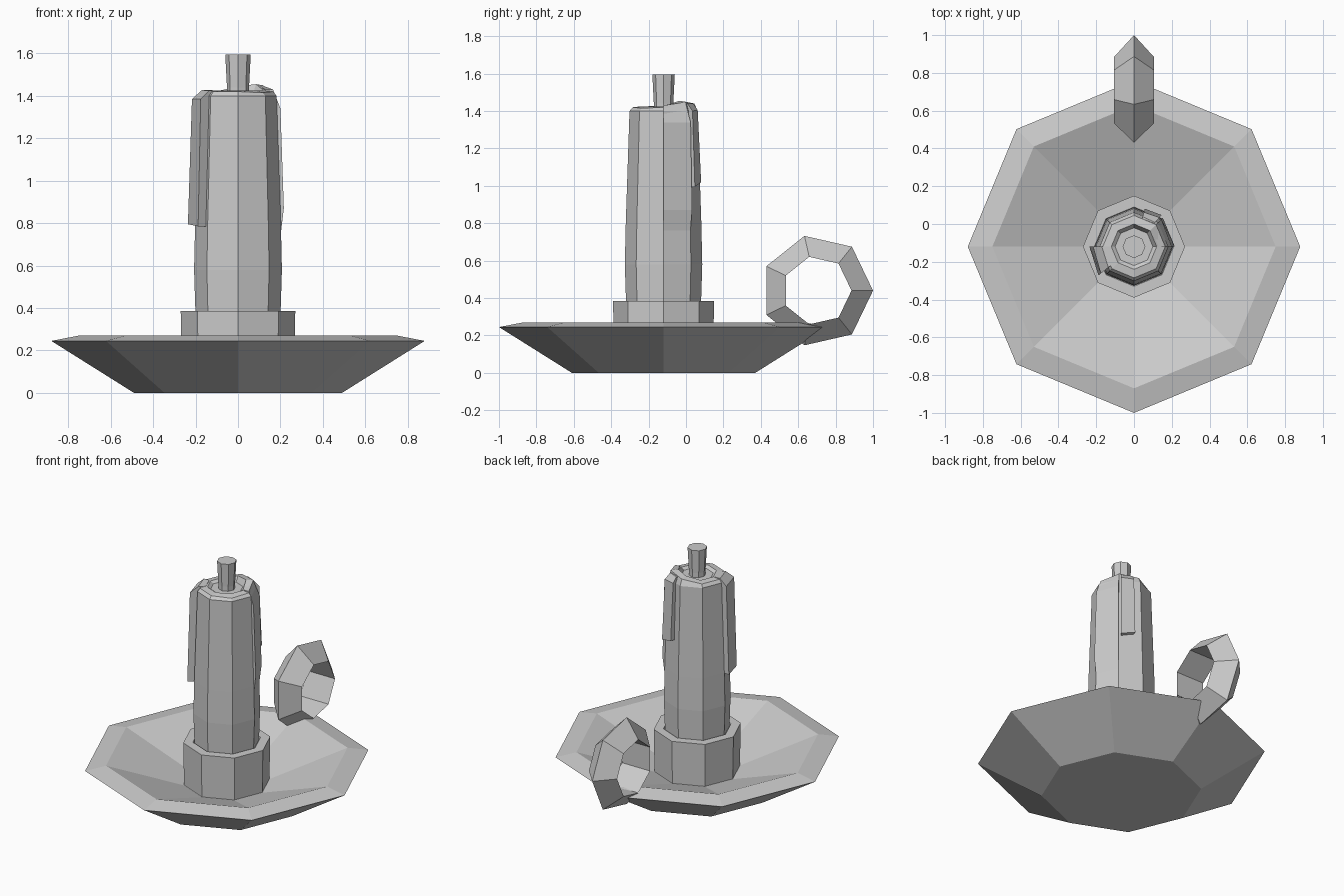
import bpy, bmesh, math

if "Cube" in bpy.data.objects:
    bpy.data.objects.remove(bpy.data.objects["Cube"])

CY = -0.12                      # candle and dish axis
SIDES = 8


def make_object(name, rings, cap=True, loop=False):
    """Skin a list of equal-length point rings into a flat-shaded mesh."""
    bm = bmesh.new()
    vs = [[bm.verts.new(p) for p in ring] for ring in rings]
    n = len(vs[0])
    pairs = list(zip(vs, vs[1:])) + ([(vs[-1], vs[0])] if loop else [])
    for a, b in pairs:
        for i in range(n):
            j = (i + 1) % n
            bm.faces.new((a[i], a[j], b[j], b[i]))
    if cap and not loop:
        bm.faces.new(vs[0][::-1])
        bm.faces.new(vs[-1])
    bmesh.ops.recalc_face_normals(bm, faces=bm.faces)
    me = bpy.data.meshes.new(name)
    bm.to_mesh(me)
    bm.free()
    ob = bpy.data.objects.new(name, me)
    bpy.context.collection.objects.link(ob)
    return ob


def polar(r, deg, z):
    a = math.radians(deg)
    return (r * math.cos(a), CY + r * math.sin(a), z)


def lathe(name, profile, lift=None):
    """Octagonal lathe; lift raises chosen corners of given rings."""
    lift = lift or {}
    return make_object(name, [
        [polar(r, i * 360 / SIDES, z + lift.get((k, i), 0)) for i in range(SIDES)]
        for k, (r, z) in enumerate(profile)])


def drip(name, a0, a1, levels):
    """Wax run over one side: levels are (r at a0, r at a1, z at a0, z at a1)."""
    return make_object(name, [
        [polar(0.13, a0, z0), polar(r0, a0, z0), polar(r1, a1, z1), polar(0.13, a1, z1)]
        for r0, r1, z0, z1 in levels])


# Dish with sloped floor
lathe("dish", [(0.49, 0), (0.88, 0.245), (0.75, 0.27), (0.27, 0.10)])

# Socket holding the candle
lathe("candle_socket", [(0.265, 0.09), (0.27, 0.385), (0.21, 0.385), (0.20, 0.37)])

# Candle body with a slightly uneven, hollowed top
top_lift = {(4, 1): 0.03, (5, 1): 0.03, (4, 2): 0.02, (5, 2): 0.02, (4, 7): -0.005}
lathe("candle", [(0.20, 0.36), (0.207, 0.58), (0.202, 0.80), (0.182, 1.40),
                 (0.165, 1.42), (0.12, 1.425), (0.10, 1.41)], top_lift)

# Wax drips
drip("drip_left", 180, 219, [(0.236, 0.242, 0.795, 0.785), (0.217, 0.226, 1.385, 1.385),
                             (0.17, 0.175, 1.427, 1.425)])
drip("drip_right", 0, 45, [(0.198, 0.198, 0.72, 0.72), (0.216, 0.216, 0.87, 0.87),
                           (0.20, 0.205, 1.34, 1.34), (0.165, 0.165, 1.43, 1.448)])
drip("drip_back", 49, 74, [(0.222, 0.209, 0.995, 1.02), (0.205, 0.19, 1.40, 1.405),
                           (0.17, 0.165, 1.44, 1.44)])

# Wick
lathe("wick", [(0.052, 1.38), (0.052, 1.44), (0.06, 1.595)])

# Ring handle: seven segments with a triangular section
ring = []
for i in range(7):
    a = math.radians(i * 360 / 7)
    ring.append([(x, 0.70 + r * math.cos(a), 0.44 + r * math.sin(a))
                 for x, r in ((0, 0.30), (0.105, 0.185), (-0.105, 0.185))])
make_object("handle", ring, loop=True)
